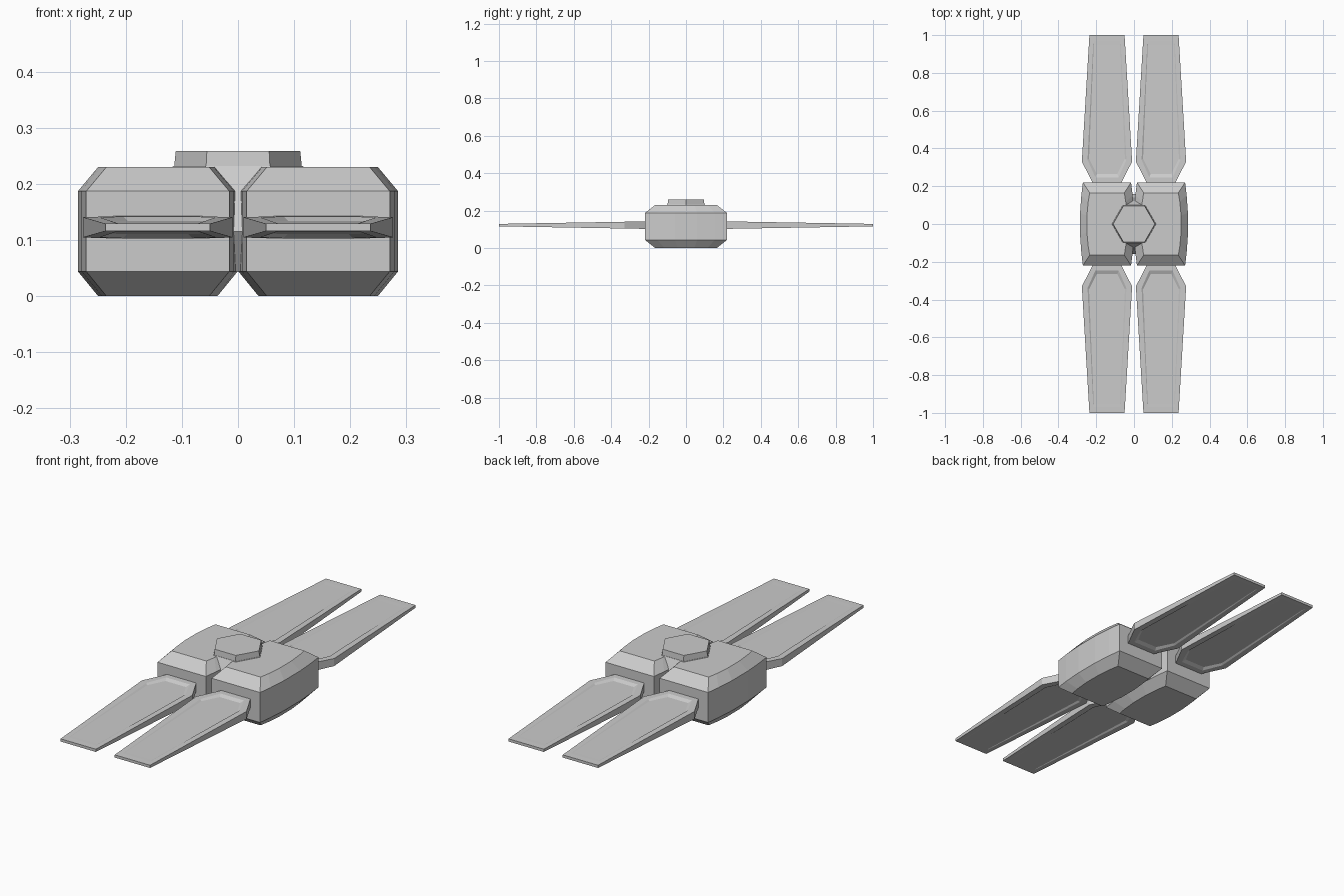
import bpy, bmesh, math

if "Cube" in bpy.data.objects:
    bpy.data.objects.remove(bpy.data.objects["Cube"])


def loft(name, rings):
    """Solid through equal-length closed rings, capped at both ends."""
    bm = bmesh.new()
    loops = [[bm.verts.new(p) for p in ring] for ring in rings]
    n = len(rings[0])
    for a, b in zip(loops, loops[1:]):
        for i in range(n):
            j = (i + 1) % n
            bm.faces.new((a[i], a[j], b[j], b[i]))
    bm.faces.new(loops[0])
    bm.faces.new(loops[-1])
    bmesh.ops.recalc_face_normals(bm, faces=bm.faces)
    mesh = bpy.data.meshes.new(name)
    bm.to_mesh(mesh)
    bm.free()
    obj = bpy.data.objects.new(name, mesh)
    bpy.context.collection.objects.link(obj)
    return obj


def hexagon(half_y, z):
    r = half_y / math.cos(math.pi / 6)
    return [(r * math.cos(k * math.pi / 3), r * math.sin(k * math.pi / 3), z)
            for k in range(6)]


# body pods: bowed sides, chamfered top and bottom
def pod_ring(sx, z, dx, dy):
    hy = 0.22 - dy
    ys = [hy * k for k in (-1, -0.7, -0.27, 0.27, 0.7, 1)]
    def half_width(y):
        return 0.1435 - dx - 0.016 * (y / hy) ** 2
    side = [(half_width(y), y) for y in ys]
    pts = side + [(-w, y) for w, y in reversed(side)]
    return [(sx * (0.143 + x), y, z) for x, y in pts]


POD = [(0, 0.036, 0.055), (0.044, 0, 0), (0.187, 0, 0), (0.23, 0.036, 0.055)]

# wing panels: tapered blades with a sunken field on both faces
OUTER = [(0.074, 0.215), (0.133, 0.33), (0.093, 1.0)]
RIM = [(0.062, 0.247), (0.103, 0.34), (0.072, 0.97)]
FLOOR = [(0.054, 0.265), (0.095, 0.345), (0.070, 0.95)]


def wing_ring(profile, sx, sy, up, sunk):
    pts = profile + [(-w, y) for w, y in reversed(profile)]
    ring = []
    for w, y in pts:
        t = (y - 0.215) / 0.785
        thick = 0.020 - 0.0135 * t - sunk * (1 - t)
        ring.append((sx * (0.143 + w), sy * y, 0.1225 + up * thick))
    return ring


for sx, side in ((-1, "left"), (1, "right")):
    loft(f"{side}_body_pod", [pod_ring(sx, *p) for p in POD])
    for sy, end in ((-1, "front"), (1, "back")):
        layers = [(FLOOR, -1, 0.008), (RIM, -1, 0), (OUTER, -1, 0),
                  (OUTER, 1, 0), (RIM, 1, 0), (FLOOR, 1, 0.008)]
        loft(f"{end}_{side}_wing_panel",
             [wing_ring(p, sx, sy, up, s) for p, up, s in layers])

# central connector between the pods
loft("connector_core", [hexagon(0.11, 0.044), hexagon(0.16, 0.115), hexagon(0.10, 0.232)])

# hexagonal cap on top
loft("top_cap", [hexagon(0.099, 0.225), hexagon(0.096, 0.259)])
